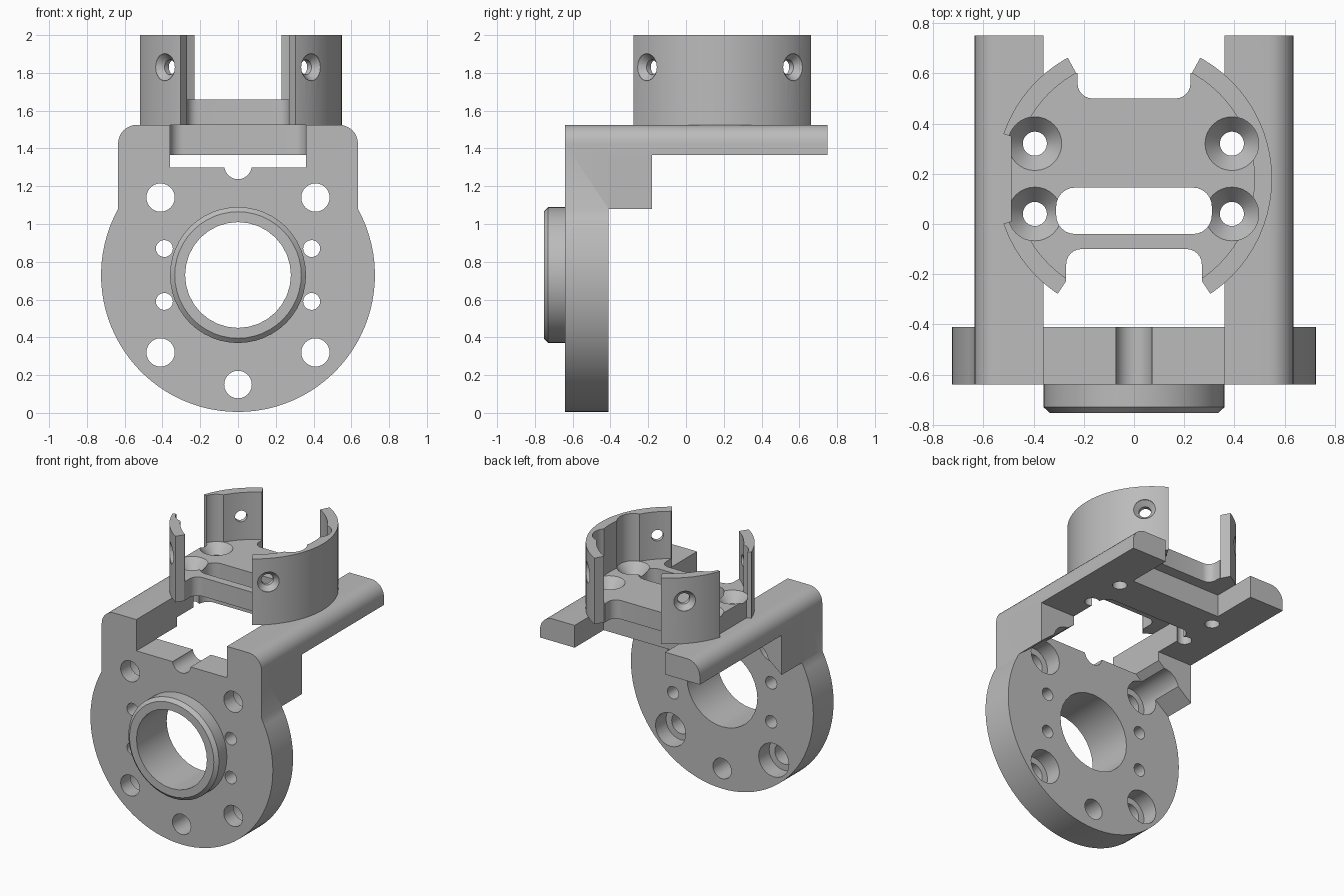
import bpy, bmesh, math
from mathutils import Matrix, Vector

if "Cube" in bpy.data.objects:
    bpy.data.objects.remove(bpy.data.objects["Cube"])

metal = bpy.data.materials.new("plain_grey")
metal.use_nodes = True
GREY = (0.5, 0.5, 0.5, 1)
metal.diffuse_color = GREY
metal.node_tree.nodes["Principled BSDF"].inputs["Base Color"].default_value = GREY


def finish(name, bm):
    bmesh.ops.recalc_face_normals(bm, faces=bm.faces)
    mesh = bpy.data.meshes.new(name)
    bm.to_mesh(mesh)
    bm.free()
    mesh.materials.append(metal)
    obj = bpy.data.objects.new(name, mesh)
    bpy.context.collection.objects.link(obj)
    return obj


def prism(name, pts, axis, lo, hi):
    """Extrude a 2D outline: axis 'y' reads points as x,z; axis 'z' as x,y."""
    bm = bmesh.new()
    place = (lambda p, t: (p[0], t, p[1])) if axis == "y" else (lambda p, t: (p[0], p[1], t))
    a, b = ([bm.verts.new(place(p, t)) for p in pts] for t in (lo, hi))
    bm.faces.new(a)
    bm.faces.new(b)
    for i in range(len(pts)):
        j = (i + 1) % len(pts)
        bm.faces.new((a[i], a[j], b[j], b[i]))
    return finish(name, bm)


def lathe(name, profile, origin, direction, steps=32):
    """Revolve (radius, distance) pairs about a direction through origin."""
    bm = bmesh.new()
    turn = Matrix.Translation(origin) @ Vector(direction).to_track_quat("Z", "Y").to_matrix().to_4x4()
    rings = []
    for r, t in profile:
        angles = [math.tau * i / steps for i in range(steps)]
        rings.append([bm.verts.new(turn @ Vector((r * math.cos(a), r * math.sin(a), t))) for a in angles])
    bm.faces.new(rings[0])
    bm.faces.new(rings[-1])
    for low, high in zip(rings, rings[1:]):
        for i in range(steps):
            j = (i + 1) % steps
            bm.faces.new((low[i], low[j], high[j], high[i]))
    return finish(name, bm)


def arc(cx, cy, r, start, end, n):
    angles = [math.radians(start + (end - start) * i / n) for i in range(n + 1)]
    return [(cx + r * math.cos(a), cy + r * math.sin(a)) for a in angles]


def round_rect(x, y0, y1, r):
    return (arc(x - r, y1 - r, r, 0, 90, 6) + arc(r - x, y1 - r, r, 90, 180, 6)
            + arc(r - x, y0 + r, r, 180, 270, 6) + arc(x - r, y0 + r, r, 270, 360, 6))


def combine(target, tool, operation):
    mod = target.modifiers.new("join", "BOOLEAN")
    mod.operation, mod.solver, mod.object = operation, "EXACT", tool
    bpy.context.view_layer.objects.active = target
    bpy.ops.object.modifier_apply(modifier=mod.name)
    bpy.data.objects.remove(tool)


def add(target, tool):
    combine(target, tool, "UNION")


def cut(target, tool):
    combine(target, tool, "DIFFERENCE")


# Main levels and the two axes
HUB_Z, CUP_Y = 0.73, 0.18
FRONT, BACK = -0.64, -0.41
ARM_IN, ARM_OUT, ARM_LOW, ARM_TOP = 0.36, 0.635, 1.365, 1.525
FLOOR_TOP, TOP = 1.66, 2.0
SCREWS = [(x, y) for x in (-0.395, 0.39) for y in (0.04, 0.32)]

# Round flange with square shoulders and an open notch
corner = arc(ARM_OUT - 0.1, ARM_TOP - 0.1, 0.1, 0, 90, 8)
start = math.degrees(math.acos(ARM_OUT / 0.725))
outline = arc(0, HUB_Z, 0.725, 180 - start, 360 + start, 60)
outline += corner + [(ARM_IN, ARM_TOP), (ARM_IN, 1.3), (-ARM_IN, 1.3), (-ARM_IN, ARM_TOP)]
outline += [(-x, z) for x, z in reversed(corner)]
bracket = prism("flange_bracket", outline, "y", FRONT, BACK)

# Chamfered locating boss
add(bracket, lathe("boss", [(0.36, 0.6), (0.36, 0.73), (0.335, 0.753)], (0, 0, HUB_Z), (0, -1, 0), 48))

# Rounded arms and the sloping gussets beneath them
for s in (-1, 1):
    section = [(ARM_IN, ARM_LOW), (ARM_OUT, ARM_LOW)] + corner + [(ARM_IN, ARM_TOP)]
    add(bracket, prism("arm", [(s * x, z) for x, z in section], "y", BACK, 0.75))
    gusset = [(ARM_IN, 1.3), (ARM_OUT, 1.08), (ARM_OUT, ARM_LOW), (ARM_IN, ARM_LOW)]
    add(bracket, prism("gusset", [(s * x, z) for x, z in gusset], "y", BACK, -0.18))

# Cross plate between the arms, with filleted inside corners
plate = prism("cross_plate", [(-ARM_IN, 0.07), (ARM_IN, 0.07), (ARM_IN, 0.42), (-ARM_IN, 0.42)],
              "z", ARM_LOW, ARM_TOP)
cut(plate, prism("plate_cut", round_rect(ARM_IN, -0.2, 0.145, 0.07), "z", 1.2, 1.7))
add(bracket, plate)

# Flange bore, bolt circle, counterbores and pin holes
cut(bracket, lathe("bore", [(0.28, -1), (0.28, 0)], (0, 0, HUB_Z), (0, 1, 0), 32))
for deg in (-135, -90, -45, 45, 90, 135):
    a = math.radians(deg)
    spot = (0.58 * math.cos(a), 0, HUB_Z + 0.58 * math.sin(a))
    profile = [(0.073, -1), (0.073, 0)]
    if abs(deg) != 90:
        profile = [(0.075, -1), (0.075, -0.53), (0.12, -0.53), (0.12, 0)]
    cut(bracket, lathe("bolt_hole", profile, spot, (0, 1, 0), 24))
for x in (-0.39, 0.39):
    for z in (-0.14, 0.14):
        cut(bracket, lathe("pin_hole", [(0.045, -1), (0.045, 0)], (x, 0, HUB_Z + z), (0, 1, 0), 20))

# Cup: thin wall standing on a thick floor
cup = lathe("clamp_cup", [(0.55, ARM_TOP), (0.55, TOP)], (0, CUP_Y, 0), (0, 0, 1), 72)
cut(cup, lathe("cup_inside", [(0.48, FLOOR_TOP), (0.48, 2.2)], (0, CUP_Y, 0), (0, 0, 1), 72))


def gap(deg, half, inner, low):
    """Cut a radial opening through the wall."""
    turn = Matrix.Rotation(math.radians(deg), 2)
    k = math.tan(math.radians(half))
    pts = [turn @ Vector((d, d * k * s)) for d, s in ((inner, -1), (0.8, -1), (0.8, 1), (inner, 1))]
    cut(cup, prism("gap", [(p.x, p.y + CUP_Y) for p in pts], "z", low, 2.2))


gap(90, 28.7, 0.421, 1.4)
gap(270, 33.6, 0.4, 1.4)
gap(180, 19, 0.49, 1.4)
gap(180, 19, 0.4, FLOOR_TOP)

# Floor notches and the central slot
for x, y0, y1, r in ((0.225, 0.5, 1, 0.06), (0.27, -0.9, -0.1, 0.06), (0.31, -0.04, 0.145, 0.075)):
    cut(cup, prism("floor_notch", round_rect(x, y0, y1, r), "z", 1.4, 2.2))

# Countersunk floor screws, running on through the arms
for x, y in SCREWS:
    sink = [(0.048, 1.4), (0.048, 1.59), (0.107, FLOOR_TOP), (0.107, 2.2)]
    cut(cup, lathe("countersink", sink, (x, y, 0), (0, 0, 1), 32))
    cut(bracket, lathe("screw_hole", [(0.048, 1.2), (0.048, 1.7)], (x, y, 0), (0, 0, 1), 32))

# Countersunk clamp screws through the wall
for sx in (-1, 1):
    for sy in (-1, 1):
        side = [(0.04, 0.4), (0.04, 0.51), (0.072, 0.545), (0.072, 0.65)]
        cut(cup, lathe("side_screw", side, (0, CUP_Y, 1.83), (sx, sy, 0), 24))

# Smooth the curved faces, keep the edges crisp
bpy.ops.object.select_all(action="DESELECT")
for obj in (bracket, cup):
    obj.select_set(True)
bpy.context.view_layer.objects.active = bracket
bpy.ops.object.shade_smooth_by_angle(angle=math.radians(30))
